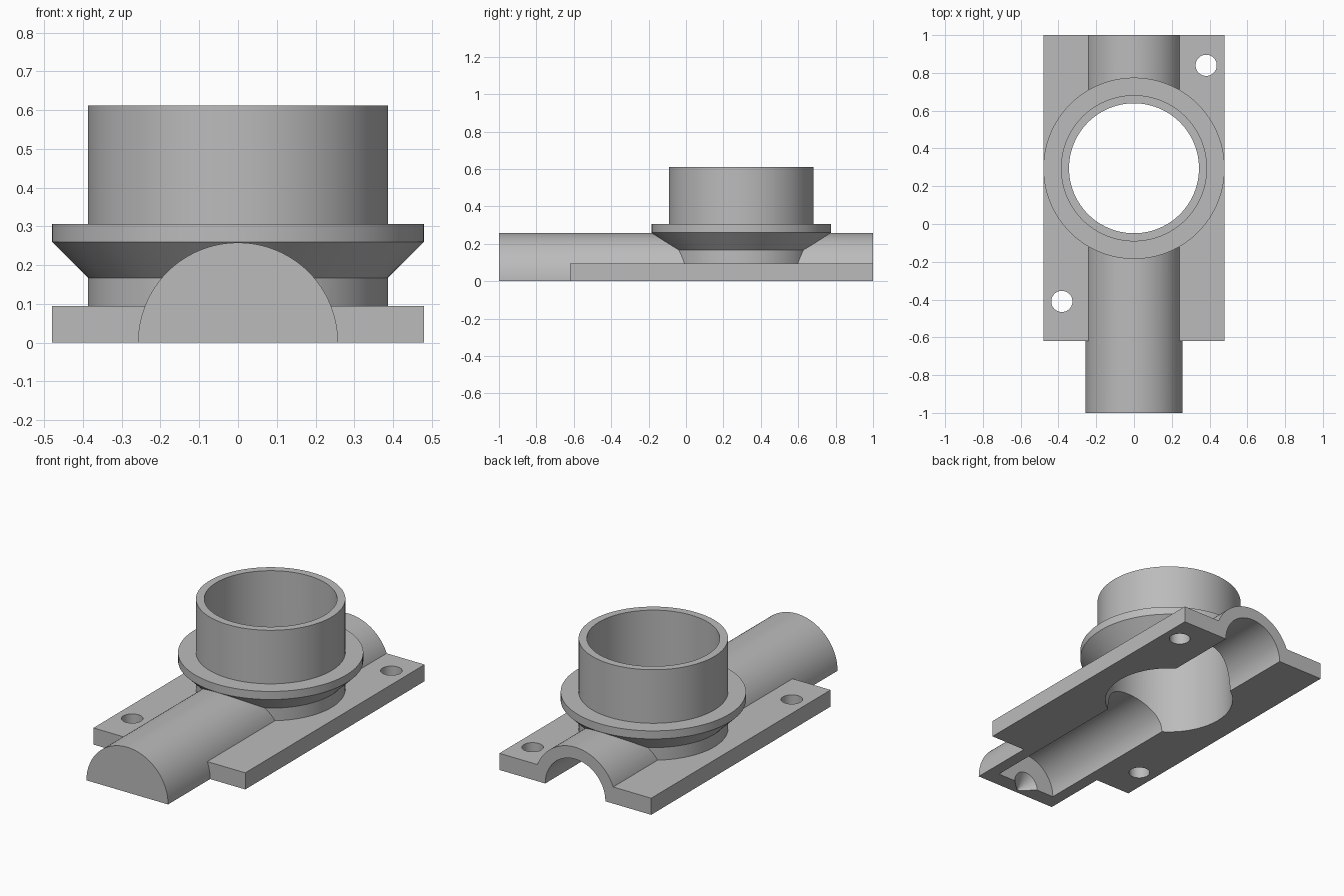
import bpy
import bmesh
import math
from mathutils import Matrix

cube = bpy.data.objects.get("Cube")
if cube:
    bpy.data.objects.remove(cube)

SEG = 96
COLLAR_Y = 0.295

grey = bpy.data.materials.new("plain grey")
grey.use_nodes = True
grey.diffuse_color = (0.5, 0.5, 0.5, 1)
grey.node_tree.nodes["Principled BSDF"].inputs["Base Color"].default_value = (0.5, 0.5, 0.5, 1)


def finish(name, bm):
    bmesh.ops.recalc_face_normals(bm, faces=bm.faces)
    mesh = bpy.data.meshes.new(name)
    bm.to_mesh(mesh)
    bm.free()
    mesh.materials.append(grey)
    obj = bpy.data.objects.new(name, mesh)
    bpy.context.collection.objects.link(obj)
    return obj


def box(name, x0, x1, y0, y1, z0, z1):
    bm = bmesh.new()
    bmesh.ops.create_cube(bm, size=1)
    bmesh.ops.scale(bm, verts=bm.verts, vec=(x1 - x0, y1 - y0, z1 - z0))
    bmesh.ops.translate(bm, verts=bm.verts, vec=((x0 + x1) / 2, (y0 + y1) / 2, (z0 + z1) / 2))
    return finish(name, bm)


def lathe(name, profile, x, y):
    """Solid of revolution about a vertical axis from (radius, height) points."""
    bm = bmesh.new()
    rings = []
    for r, z in profile:
        angles = [2 * math.pi * i / SEG for i in range(SEG)]
        rings.append([bm.verts.new((x + r * math.cos(a), y + r * math.sin(a), z)) for a in angles])
    for low, high in zip(rings, rings[1:]):
        for i in range(SEG):
            j = (i + 1) % SEG
            bm.faces.new((low[i], low[j], high[j], high[i]))
    bm.faces.new(rings[0])
    bm.faces.new(rings[-1])
    return finish(name, bm)


def rod(name, r0, r1, y0, y1):
    """Cylinder or cone lying along y, radius r0 at y0 and r1 at y1."""
    bm = bmesh.new()
    bmesh.ops.create_cone(bm, cap_ends=True, segments=SEG, radius1=r1, radius2=r0, depth=y1 - y0)
    bmesh.ops.rotate(bm, verts=bm.verts, matrix=Matrix.Rotation(math.pi / 2, 3, "X"))
    bmesh.ops.translate(bm, verts=bm.verts, vec=(0, (y0 + y1) / 2, 0))
    return finish(name, bm)


def half_rod(name, r, y0, y1):
    """Upper half of a cylinder lying along y."""
    bm = bmesh.new()
    arc = [math.pi * i / (SEG // 2) for i in range(SEG // 2 + 1)]
    face = bm.faces.new([bm.verts.new((r * math.cos(a), y0, r * math.sin(a))) for a in arc])
    out = bmesh.ops.extrude_face_region(bm, geom=[face], use_keep_orig=True)
    moved = [v for v in out["geom"] if isinstance(v, bmesh.types.BMVert)]
    bmesh.ops.translate(bm, verts=moved, vec=(0, y1 - y0, 0))
    return finish(name, bm)


def combine(target, tool, operation):
    mod = target.modifiers.new(tool.name, "BOOLEAN")
    mod.operation = operation
    mod.solver = "EXACT"
    mod.object = tool
    bpy.context.view_layer.objects.active = target
    bpy.ops.object.modifier_apply(modifier=mod.name)
    bpy.data.objects.remove(tool)


# Base plate, half-round pipe and flanged collar
body = box("pipe_saddle", -0.48, 0.48, -0.62, 1, 0, 0.095)
combine(body, half_rod("half_pipe", 0.258, -1, 1), "UNION")
collar = [(0.387, 0), (0.387, 0.167), (0.48, 0.26), (0.48, 0.306), (0.387, 0.306), (0.387, 0.612)]
combine(body, lathe("collar", collar, 0, COLLAR_Y), "UNION")

# Vertical bore, pipe channel and the pointed recess in the closed end
combine(body, lathe("bore", [(0.344, -0.1), (0.344, 0.8)], 0, COLLAR_Y), "DIFFERENCE")
combine(body, rod("channel", 0.19, 0.19, -0.91, 1.1), "DIFFERENCE")
combine(body, rod("recess", 0.005, 0.08, -0.98, -0.909), "DIFFERENCE")

# Bolt holes
for x, y in ((0.382, 0.84), (-0.382, -0.41)):
    combine(body, lathe("bolt_hole", [(0.056, -0.1), (0.056, 0.3)], x, y), "DIFFERENCE")

bpy.ops.object.select_all(action="DESELECT")
body.select_set(True)
bpy.context.view_layer.objects.active = body
bpy.ops.object.shade_smooth_by_angle(angle=math.radians(25))
